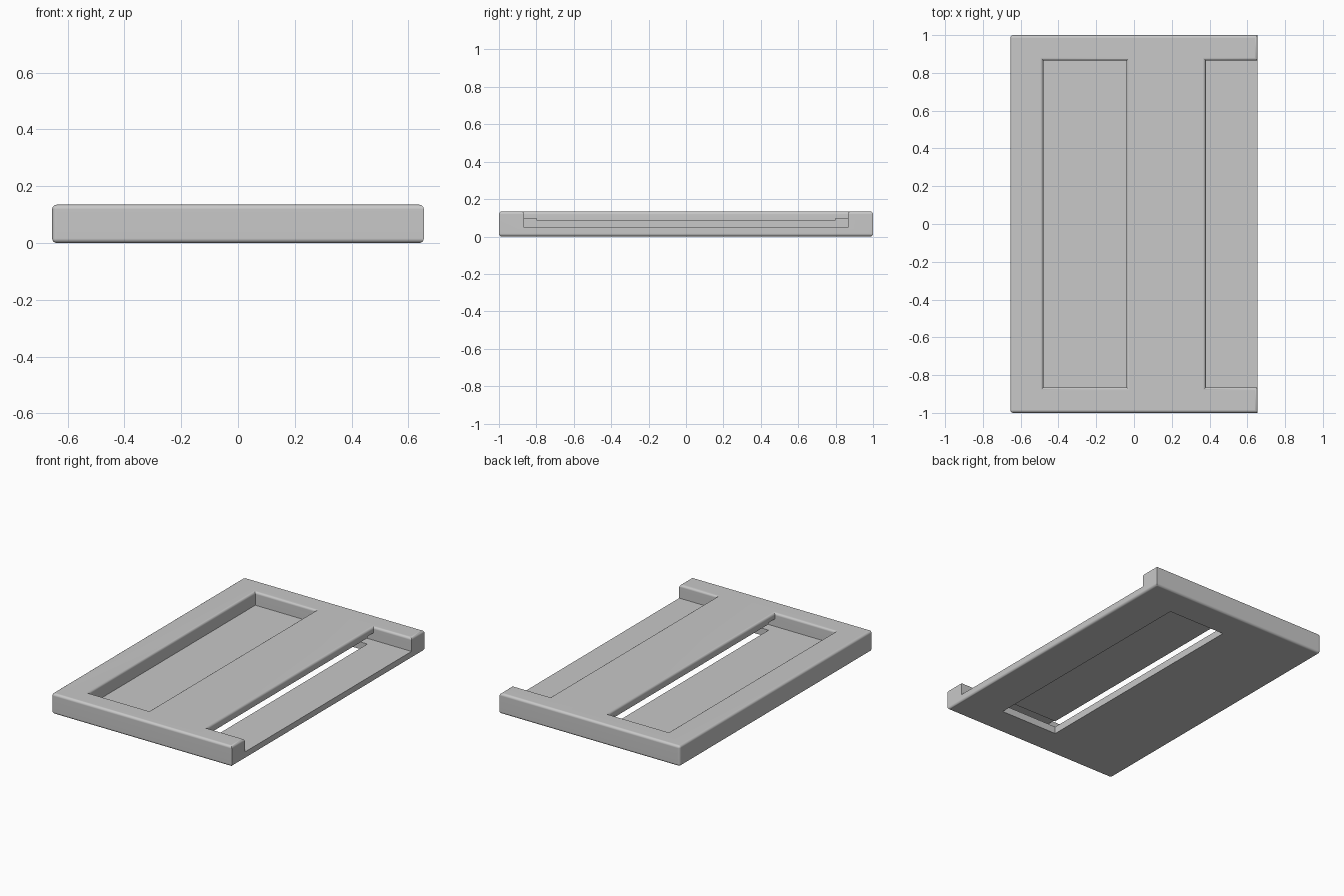
import bpy, bmesh
from mathutils import Vector

cube = bpy.data.objects.get("Cube")
if cube:
    bpy.data.objects.remove(cube, do_unlink=True)

grey = bpy.data.materials.new("light_grey")
grey.use_nodes = True
colour = (0.58, 0.58, 0.58, 1)
grey.diffuse_color = colour
grey.node_tree.nodes["Principled BSDF"].inputs["Base Color"].default_value = colour

# Main dimensions
HALF_X, HALF_Y, TOP = 0.655, 1.0, 0.135
FLOOR, BAR_UNDER = 0.047, 0.096
POCKET_X, POCKET_Y = -0.48, 0.865
BAR_X0, BAR_X1 = -0.04, 0.38
SLOT_Y = 0.8


def box(name, lo, hi):
    """Axis-aligned box between two corners."""
    lo, hi = Vector(lo), Vector(hi)
    bm = bmesh.new()
    bmesh.ops.create_cube(bm, size=1)
    for v in bm.verts:
        v.co = [c + s * d for c, s, d in zip((lo + hi) / 2, v.co, hi - lo)]
    mesh = bpy.data.meshes.new(name)
    bm.to_mesh(mesh)
    bm.free()
    mesh.materials.append(grey)
    obj = bpy.data.objects.new(name, mesh)
    bpy.context.collection.objects.link(obj)
    return obj


def cut(target, lo, hi):
    """Subtract a box from the target and discard the cutter."""
    cutter = box("cutter", lo, hi)
    cutter.hide_render = True
    mod = target.modifiers.new("cut", "BOOLEAN")
    mod.operation, mod.solver, mod.object = "DIFFERENCE", "EXACT", cutter
    bpy.context.view_layer.objects.active = target
    bpy.ops.object.modifier_apply(modifier=mod.name)
    bpy.data.objects.remove(cutter, do_unlink=True)


# Tray body: low cavity running under the bar, two open pockets, floor slot
tray = box("tray_frame", (-HALF_X, -HALF_Y, 0), (HALF_X, HALF_Y, TOP))
cut(tray, (POCKET_X, -POCKET_Y, FLOOR), (1, POCKET_Y, BAR_UNDER))
for x0, x1 in ((POCKET_X, BAR_X0), (BAR_X1, 1)):
    cut(tray, (x0, -POCKET_Y, 0.07), (x1, POCKET_Y, 0.3))
cut(tray, (BAR_X0, -SLOT_Y, -0.1), (BAR_X1, SLOT_Y, 0.06))


def rounded(edge):
    """Top rims, outer bottom rim and the closed-side corners are rounded."""
    a, b = (v.co for v in edge.verts)
    if len(edge.link_faces) != 2 or edge.calc_face_angle(0) < 0.5:
        return False
    top = min(a.z, b.z) > TOP - 0.001
    mid = (a + b) / 2
    outer = abs(mid.x) > HALF_X - 0.001 or abs(mid.y) > HALF_Y - 0.001
    bottom = max(a.z, b.z) < 0.001 and outer
    corner = max(a.x, b.x) < -HALF_X + 0.001 and abs(a.z - b.z) > 0.1
    return top or bottom or corner


# Clean the cuts, then round the rims
bm = bmesh.new()
bm.from_mesh(tray.data)
bmesh.ops.remove_doubles(bm, verts=bm.verts, dist=0.0001)
bmesh.ops.dissolve_limit(bm, angle_limit=0.01, verts=bm.verts, edges=bm.edges)
bmesh.ops.bevel(bm, geom=[e for e in bm.edges if rounded(e)], offset=0.016,
                offset_type="OFFSET", segments=4, profile=0.5,
                affect="EDGES", clamp_overlap=True)
bm.to_mesh(tray.data)
bm.free()

# Thicker underside of the centre bar, above the slot
panel = box("bar_underside", (BAR_X0, -SLOT_Y, 0.086),
            (BAR_X1, SLOT_Y, BAR_UNDER + 0.004))

for obj in (tray, panel):
    bpy.ops.object.select_all(action="DESELECT")
    obj.select_set(True)
    bpy.context.view_layer.objects.active = obj
    bpy.ops.object.shade_smooth_by_angle(angle=0.6)
normals = tray.modifiers.new("even_normals", "WEIGHTED_NORMAL")
normals.keep_sharp = True
